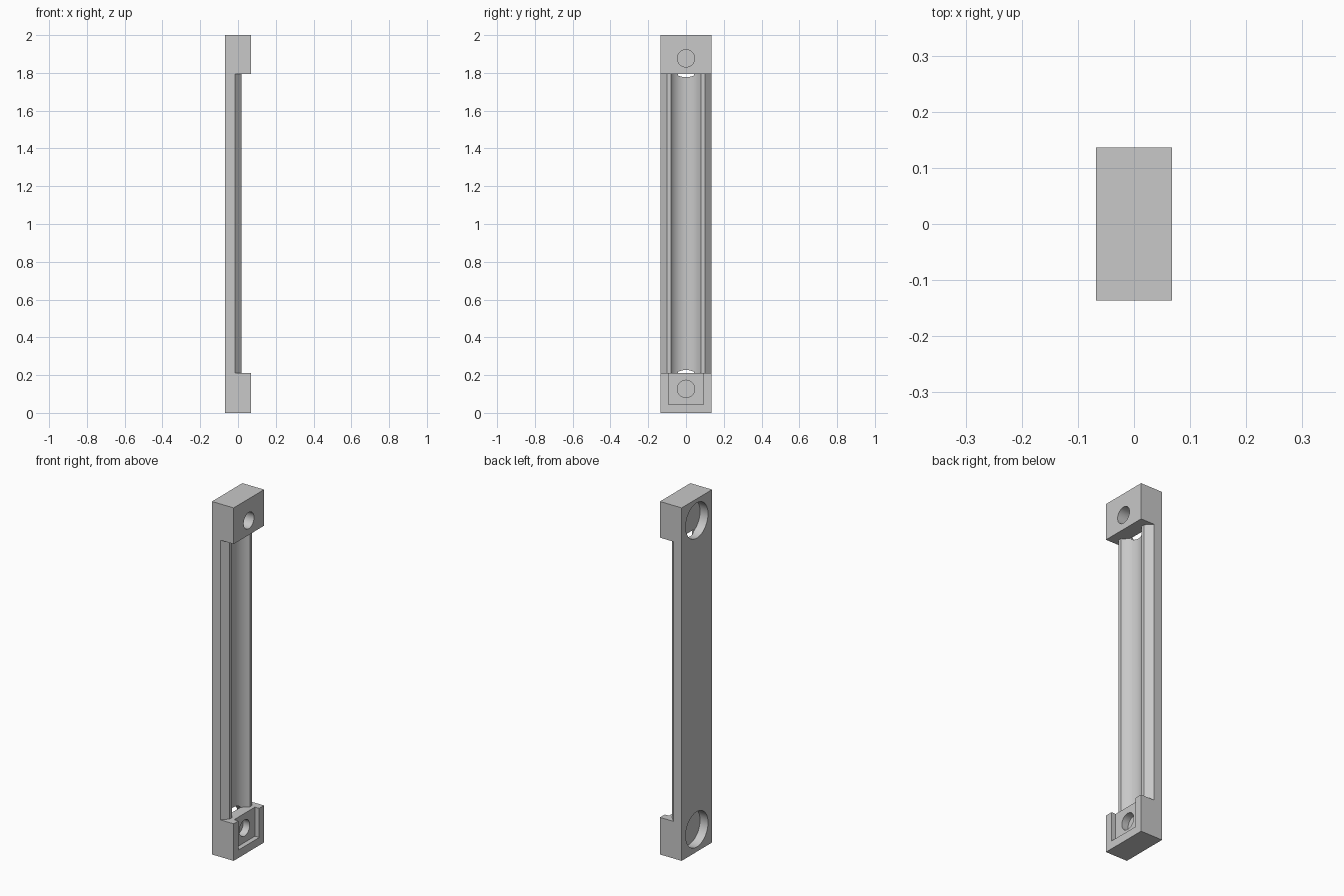
import bpy, math
from mathutils import Matrix, Vector

cube = bpy.data.objects.get("Cube")
if cube:
    bpy.data.objects.remove(cube, do_unlink=True)

HX, HY, TOP = 0.068, 0.136, 2.0     # half depth, half width, height
LOW, HIGH = 0.21, 1.795             # inner ends of the two end blocks
HOLES = (0.127, 1.877)              # heights of the bolt holes

grey = bpy.data.materials.new("light grey")
grey.use_nodes = True
grey.diffuse_color = (0.58, 0.58, 0.58, 1)
grey.node_tree.nodes["Principled BSDF"].inputs["Base Color"].default_value = (0.58, 0.58, 0.58, 1)


def prism(name, outline, z0, z1):
    """Extrude an xy outline from z0 to z1."""
    n = len(outline)
    verts = [(x, y, z) for z in (z0, z1) for x, y in outline]
    faces = [list(range(n))[::-1], list(range(n, 2 * n))]
    faces += [[i, (i + 1) % n, n + (i + 1) % n, n + i] for i in range(n)]
    mesh = bpy.data.meshes.new(name)
    mesh.from_pydata(verts, [], faces)
    mesh.materials.append(grey)
    obj = bpy.data.objects.new(name, mesh)
    bpy.context.collection.objects.link(obj)
    return obj


def box(name, x0, x1, hy, z0, z1):
    return prism(name, [(x0, -hy), (x1, -hy), (x1, hy), (x0, hy)], z0, z1)


def round_cutter(name, radius, x0, x1, z, sides=48):
    """Cylinder lying along x."""
    ring = [(radius * math.cos(2 * math.pi * i / sides),
             radius * math.sin(2 * math.pi * i / sides)) for i in range(sides)]
    obj = prism(name, ring, x0, x1)
    obj.data.transform(Matrix.Translation(Vector((0, 0, z))) @ Matrix.Rotation(math.pi / 2, 4, "Y"))
    return obj


def cut(body, cutter):
    cutter.hide_render = True
    bpy.context.view_layer.objects.active = body
    mod = body.modifiers.new("cut", "BOOLEAN")
    mod.operation = "DIFFERENCE"
    mod.solver = "EXACT"
    mod.object = cutter
    bpy.ops.object.modifier_apply(modifier=mod.name)
    bpy.data.objects.remove(cutter, do_unlink=True)


# Solid bar that becomes the two end blocks and the rail between them
body = box("rail_body", -HX, HX, HY, 0, TOP)

# Space above the rail: bevelled shoulders, flat lips and a round channel
crest, shoulder, lip, centre, radius = 0.018, -0.016, 0.08, 0.0644, 0.0925
half = math.asin(lip / radius)
arc = [(centre - radius * math.cos(a), radius * math.sin(a))
       for a in (half * (i / 12 - 1) for i in range(25))]
slope = (crest - shoulder) / (HY - 0.1)
over = 0.02
side = [(shoulder - slope * over, HY + over), (crest, 0.1)]
profile = [(x, -y) for x, y in side] + arc + side[::-1] + [(0.2, HY + over), (0.2, -HY - over)]
cut(body, prism("channel_cutter", profile[::-1], LOW, HIGH))

# Square pocket in the lower block, open at its upper edge
cut(body, box("pocket_cutter", 0.041, 0.2, 0.093, 0.045, 0.3))

# Wide counterbores from the back, small blind holes from the face
for z in HOLES:
    cut(body, round_cutter("counterbore_cutter", 0.1, -0.2, -0.018, z))
    cut(body, round_cutter("hole_cutter", 0.046, 0.0, 0.2, z))

body.select_set(True)
bpy.context.view_layer.objects.active = body
bpy.ops.object.mode_set(mode="EDIT")
bpy.ops.mesh.select_all(action="SELECT")
bpy.ops.mesh.normals_make_consistent(inside=False)
bpy.ops.object.mode_set(mode="OBJECT")
bpy.ops.object.shade_smooth_by_angle(angle=math.radians(25))
